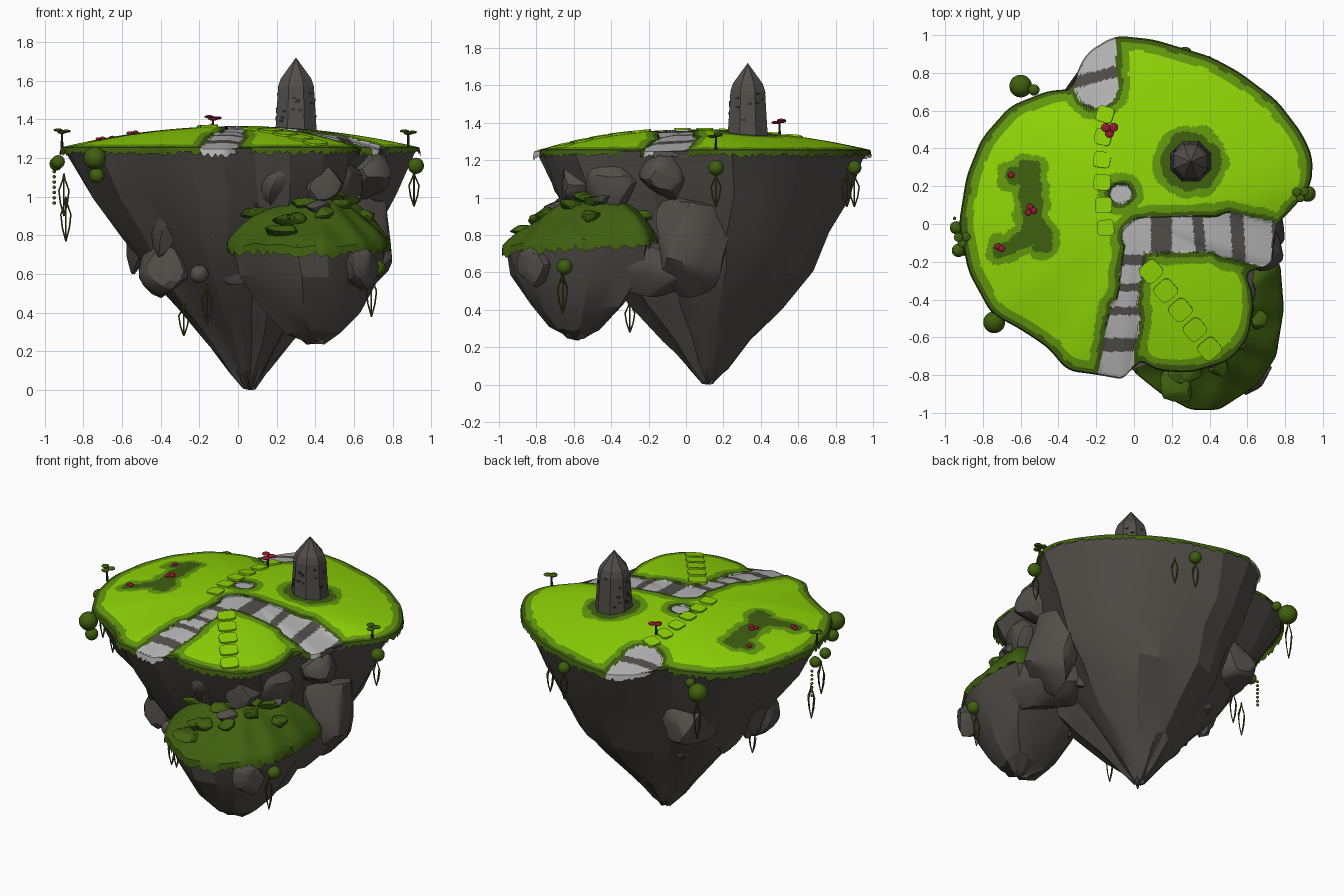
import bpy, bmesh, math, random
from mathutils import Vector, Matrix, noise

random.seed(7)
cube = bpy.data.objects.get("Cube")
if cube:
    bpy.data.objects.remove(cube, do_unlink=True)


def material(name, r, g, b):
    mat = bpy.data.materials.new(name)
    mat.use_nodes = True
    mat.diffuse_color = (r, g, b, 1)
    bsdf = mat.node_tree.nodes["Principled BSDF"]
    bsdf.inputs["Base Color"].default_value = (r, g, b, 1)
    bsdf.inputs["Roughness"].default_value = 0.9
    return mat


LIME = material("lime grass", .28, .67, .002)
MID = material("shaded grass", .125, .32, .004)
DARK = material("dark moss", .05, .115, .005)
ROCK = material("brown grey rock", .085, .076, .068)
PALE = material("pale paving", .46, .46, .46)
BRICK = material("dark brick", .035, .03, .028)
RED = material("red caps", .3, .012, .025)
VINE = material("olive vine", .08, .08, .015)
GROUND = [LIME, MID, DARK, ROCK, PALE]


def add_object(name, data, mats, smooth=None):
    obj = bpy.data.objects.new(name, data)
    bpy.context.collection.objects.link(obj)
    for mat in mats:
        data.materials.append(mat)
    if smooth:
        bpy.ops.object.select_all(action="DESELECT")
        obj.select_set(True)
        bpy.context.view_layer.objects.active = obj
        bpy.ops.object.shade_smooth_by_angle(angle=math.radians(smooth))
    return obj


def from_bmesh(name, bm, mats, smooth=None):
    mesh = bpy.data.meshes.new(name)
    bm.to_mesh(mesh)
    bm.free()
    return add_object(name, mesh, mats, smooth)


def loft(name, rings, mats, start=None, end=None, rule=None, smooth=None):
    """Skin closed rings, with an optional point closing either end."""
    n = len(rings[0])
    verts = [p for ring in rings for p in ring]
    faces = []
    for i in range(len(rings) - 1):
        for k in range(n):
            a, b = i * n + k, i * n + (k + 1) % n
            faces.append((a, a + n, b + n, b))
    for point, first, flip in ((start, 0, False), (end, len(verts) - n, True)):
        if point:
            verts.append(point)
            for k in range(n):
                tri = (len(verts) - 1, first + k, first + (k + 1) % n)
                faces.append(tri[::-1] if flip else tri)
    mesh = bpy.data.meshes.new(name)
    mesh.from_pydata(verts, [], faces)
    add_object(name, mesh, mats, smooth)
    if rule:
        for face in mesh.polygons:
            face.material_index = rule(face.center)


class Outline:
    """Radius around a centre, sampled from a star-shaped polygon."""

    def __init__(self, centre, points, n=360):
        self.c = Vector(centre)
        pts = [Vector(p) - self.c for p in points]
        raw = []
        for k in range(n):
            d = Vector((math.cos(math.tau * k / n), math.sin(math.tau * k / n)))
            hits = [.1]
            for p, q in zip(pts, pts[1:] + pts[:1]):
                e = q - p
                den = d.cross(e)
                if abs(den) > 1e-9 and -1e-6 <= p.cross(d) / den <= 1 + 1e-6:
                    hits.append(p.cross(e) / den)
            raw.append(max(hits))
        self.r = [sum(raw[(k + j) % n] for j in range(-3, 4)) / 7 for k in range(n)]

    def radius(self, angle):
        n = len(self.r)
        f = angle / math.tau % 1 * n
        k = int(f)
        return self.r[k % n] * (1 - f + k) + self.r[(k + 1) % n] * (f - k)

    def polar(self, x, y):
        v = Vector((x, y)) - self.c
        return v.length, self.radius(math.atan2(v.y, v.x))

    def point(self, angle, rho):
        r = self.radius(angle) * rho
        return self.c.x + r * math.cos(angle), self.c.y + r * math.sin(angle)


island = Outline((0, .05), [
    (-.1, .99), (.1, .97), (.4, .88), (.55, .8), (.75, .65), (.88, .48), (.94, .35),
    (.93, .2), (.85, .1), (.75, 0), (.72, -.23), (.58, -.24), (.63, -.4), (.6, -.6),
    (.5, -.72), (.3, -.78), (.12, -.77), (.01, -.7), (-.03, -.82), (-.2, -.79),
    (-.35, -.77), (-.45, -.65), (-.6, -.55), (-.75, -.47), (-.87, -.25), (-.92, 0),
    (-.88, .25), (-.8, .45), (-.65, .62), (-.45, .7), (-.3, .71), (-.32, .75), (-.25, .9)])
ledge = Outline((.38, -.52), [
    (-.06, -.62), (0, -.78), (.15, -.9), (.3, -.98), (.45, -.98), (.65, -.85),
    (.75, -.7), (.79, -.45), (.77, -.2), (.5, -.15), (.1, -.25)])

# Ground paint: segments with a half width; bands are the dark gaps between pavers
PATHS = [(-.21, 1, -.2, .73, .115), (-.08, .16, -.06, .16, .05), (.01, -.07, .02, -.07, .075),
         (.01, -.07, -.04, -.45, .055), (-.05, -.48, -.11, -.84, .085),
         (.05, -.06, .5, -.05, .095), (.5, -.06, .75, -.12, .12)]
BANDS = [(-.35, .74, -.05, .82, .03), (-.1, -.19, .05, -.19, .028), (-.15, -.335, .05, -.335, .02),
         (-.2, -.46, .1, -.46, .022), (-.25, -.64, .1, -.64, .036), (.145, .1, .145, -.2, .055),
         (.33, .1, .36, -.2, .028), (.54, .1, .56, -.25, .035), (.78, .1, .78, -.3, .05)]
PATCHES = [(-.55, .28, -.54, 0, .035), (-.52, 0, -.48, -.1, .03), (-.52, -.05, -.7, -.14, .02),
           (-.55, .26, -.65, .25, .02), (.3, .33, .3, .33, .135)]


def nearest(x, y, segments):
    p, best = Vector((x, y)), 9
    for ax, ay, bx, by, w in segments:
        a, e = Vector((ax, ay)), Vector((bx - ax, by - ay))
        t = max(0, min(1, (p - a).dot(e) / max(e.dot(e), 1e-9)))
        best = min(best, (p - a - e * t).length - w)
    return best


def ground_z(x, y):
    r, edge = island.polar(x, y)
    dip = .008 if nearest(x, y, PATHS) < 0 else 0
    return 1.255 + .11 * (1 - min(1, r / edge) ** 2) - dip


def ledge_z(x, y):
    r, edge = ledge.polar(x, y)
    bump = .03 * noise.noise(Vector((x * 7, y * 7, 1)))
    return .81 + .07 * y + (.25 + .15 * (y + .52)) * (1 - min(1, r / edge) ** 2) + bump


def ground_rule(c):
    r, edge = island.polar(c.x, c.y)
    wobble = .012 * noise.noise(Vector((c.x * 14, c.y * 14, 0)))
    path = nearest(c.x, c.y, PATHS) + wobble
    if path < 0:
        return 3 if nearest(c.x, c.y, BANDS) < 0 else 4
    d = min(path, nearest(c.x, c.y, PATCHES) + wobble * 2, edge - r + wobble)
    return 2 if d < .024 else 1 if d < .062 else 0


def turf(name, outline, height, n, rows, drop, mats, rule=None):
    angles = [math.tau * k / n for k in range(n)]
    rings = []
    for i in range(1, rows + 1):
        flat = [outline.point(a, i / rows) for a in angles]
        rings.append([(x, y, height(x, y)) for x, y in flat])
    # Ragged hanging fringe
    fringe = [outline.point(a, 1.008) for a in angles]
    rings.append([(x, y, height(x, y) - drop * random.uniform(.4, 1)) for x, y in fringe])
    loft(name, rings, mats, start=(*outline.c, height(*outline.c)), rule=rule, smooth=40)


def crag(name, outline, apex, profile, n, rough, lean):
    """Tapering rock; lean swells the back and hollows the right-hand side."""
    ridge = [random.uniform(-rough, rough) for _ in range(n)]
    rings = []
    for i, (z, s) in enumerate(profile):
        belly = math.sin(math.pi * i / len(profile))
        ring = []
        for k in range(n):
            a = math.tau * (k + .15 * (i % 2)) / n
            j = 1 + (ridge[k] + random.uniform(-rough, rough) * .6 if i else 0)
            j += lean * belly * (max(0, math.sin(a)) - max(0, -math.cos(a)))
            p = Vector(apex[:2]) + (Vector(outline.point(a, .99)) - Vector(apex[:2])) * s * j
            ring.append((p.x, p.y, z + (random.uniform(-.02, .02) if i else 0)))
        rings.append(ring)
    loft(name, rings, [ROCK], end=apex, smooth=18)


def boulder(name, loc, size, mat=ROCK, turn=0):
    """Sphere chiselled by random planes."""
    bm = bmesh.new()
    bmesh.ops.create_icosphere(bm, subdivisions=3, radius=1.2)
    for _ in range(18):
        n = Vector([random.gauss(0, 1) for _ in range(3)]).normalized()
        d = random.uniform(.75, .95)
        for v in bm.verts:
            v.co -= n * max(0, v.co.dot(n) - d)
    m = Matrix.Translation(loc) @ Matrix.Rotation(turn, 4, "Z") @ Matrix.Diagonal((*size, 1))
    bm.transform(m)
    from_bmesh(name, bm, [mat], 25)


def grass_step(name, x, y, w, h, turn):
    bm = bmesh.new()
    bmesh.ops.create_cube(bm, size=1)
    bm.transform(Matrix.Diagonal((w, h, .02, 1)))
    upright = [e for e in bm.edges if abs(e.verts[0].co.z - e.verts[1].co.z) > .01]
    bmesh.ops.bevel(bm, geom=upright, offset=h * .25, segments=3, affect="EDGES", profile=.5)
    s = .04
    slope = Vector((ground_z(x - s, y) - ground_z(x + s, y), ground_z(x, y - s) - ground_z(x, y + s), 2 * s))
    tilt = Vector((0, 0, 1)).rotation_difference(slope.normalized()).to_matrix().to_4x4()
    bm.transform(Matrix.Translation((x, y, ground_z(x, y))) @ tilt @ Matrix.Rotation(turn, 4, "Z"))
    from_bmesh(name, bm, [LIME], 30)


def ball(name, loc, r, mat, squash=1.0):
    bm = bmesh.new()
    bmesh.ops.create_icosphere(bm, subdivisions=3, radius=r)
    bm.transform(Matrix.Translation(loc) @ Matrix.Diagonal((1, 1, squash, 1)))
    from_bmesh(name, bm, [mat], 60)


def lantern_vine(name, x, y, top, bottom):
    """Four thin stems bowing out and meeting at both ends."""
    curve = bpy.data.curves.new(name, "CURVE")
    curve.dimensions = "3D"
    curve.bevel_depth = .004
    curve.bevel_resolution = 0
    for q in range(4):
        stem = curve.splines.new("POLY")
        stem.points.add(4)
        for point, (r, t) in zip(stem.points, ((0, 1), (.006, .85), (.026, .6), (.018, .3), (0, 0))):
            a = q * math.pi / 2
            point.co = (x + r * math.cos(a), y + r * math.sin(a), bottom + (top - bottom) * t, 1)
    add_object(name, curve, [VINE])


# Main island and its lower ledge
turf("island_turf", island, ground_z, 420, 84, .045, GROUND, ground_rule)
crag("island_rock", island, (.06, .12, 0),
     [(1.25, 1), (1.0, .87), (.8, .74), (.6, .61), (.42, .43), (.25, .26), (.1, .12), (.02, .04)], 30, .045, .08)
turf("ledge_moss", ledge, ledge_z, 140, 16, .07, [DARK])
crag("ledge_rock", ledge, (.4, -.6, .24),
     [(.75, .98), (.6, .87), (.42, .6), (.3, .33), (.255, .12)], 18, .05, 0)

# Boulders bulging from the cliffs
for i, (loc, size) in enumerate([
        ((.66, .02, .76), (.16, .19, .28)), ((-.35, -.2, .67), (.15, .18, .17)),
        ((.06, -.53, 1.07), (.11, .12, .14)), ((.24, -.57, 1.08), (.13, .13, .14)),
        ((.42, -.54, 1.07), (.12, .13, .14)), ((.53, -.4, 1.07), (.1, .15, .14)),
        ((.55, -.12, .62), (.2, .26, .15)), ((.62, -.8, .64), (.1, .1, .12)),
        ((.66, -.1, 1.1), (.13, .13, .12)), ((-.33, .45, .84), (.18, .18, .2))]):
    boulder(f"cliff_boulder_{i}", loc, size)
for i in range(18):
    a = math.tau * (i + random.random() * .5) / 18
    z = random.uniform(.65, 1.0)
    x, y = island.point(a, (z / 1.25) * .87)
    boulder(f"cliff_shard_{i}", (x, y, z), (.07, .16, .2), turn=a)
for i in range(14):
    x, y = ledge.point(random.uniform(0, math.tau), random.uniform(.2, .85))
    w = random.uniform(.05, .1)
    boulder(f"ledge_stone_{i}", (x, y, ledge_z(x, y)), (w, w, .035), ROCK if i % 7 == 5 else DARK)

# Grassy stepping stones
for i in range(5):
    t = i / 4
    grass_step(f"south_step_{i}", .09 + .31 * t, -.25 - .41 * t, .105, .11, -.85)
for i in range(6):
    t = i / 5
    grass_step(f"north_step_{i}", -.15 - .02 * math.sin(t * 3), -.02 + .6 * t, .09, .085, .1 - .4 * t)

# Watchtower with brick plates
tx, ty, sides = .3, .33, 8
angles = [math.tau * (k + .5) / sides for k in range(sides)]
rings = [[(tx + r * math.cos(a), ty + r * math.sin(a), z) for a in angles]
         for r, z in ((.086, 1.61), (.1, 1.57), (.118, 1.3))]
loft("tower", rings, [ROCK], start=(tx, ty, 1.72))
for i in range(26):
    a, z = math.tau * random.randrange(sides) / sides, random.uniform(1.38, 1.56)
    bm = bmesh.new()
    bmesh.ops.create_cube(bm, size=1)
    reach = (.118 - .018 * (z - 1.3) / .27) * math.cos(math.pi / sides)
    bm.transform(Matrix.Translation((tx, ty, z)) @ Matrix.Rotation(a, 4, "Z")
                 @ Matrix.Translation((reach, random.uniform(-.022, .022), 0))
                 @ Matrix.Diagonal((.006, .022, .012, 1)))
    from_bmesh(f"tower_brick_{i}", bm, [BRICK])

# Moss balls and hanging vines
for i, (x, y, z, r) in enumerate([
        (-.74, -.52, 1.2, .058), (-.73, -.5, 1.11, .04), (-.6, .73, 1.16, .06), (-.53, .71, 1.2, .03),
        (-.94, -.02, 1.17, .035), (-.93, -.14, 1.18, .035), (.92, .16, 1.16, .042),
        (.27, .9, 1.16, .038), (.72, -.65, .63, .042)]):
    ball(f"moss_ball_{i}", (x, y, z), r, DARK)
ball("stone_ball", (-.2, -.44, .6), .048, ROCK)
for i, vine in enumerate([
        (-.9, -.14, 1.12, .9), (-.89, -.05, 1.0, .77), (.91, .16, 1.13, .95), (.27, .9, 1.13, .95),
        (.4, .86, 1.13, .95), (.69, -.66, .6, .38), (-.16, -.42, .55, .34), (-.28, -.3, .45, .28),
        (-.6, .74, 1.12, .85)]):
    lantern_vine(f"hanging_vine_{i}", *vine)
for i in range(7):
    ball(f"bead_{i}", (-.95, .03, 1.13 - .027 * i), .009, DARK)

# Little trees and red toadstools
for i, (x, y, h, mat) in enumerate([(-.91, -.08, .09, DARK), (.88, .16, .08, DARK), (-.13, .5, .08, RED)]):
    z = ground_z(x, y)
    stem = [[(x + r * math.cos(a), y + r * math.sin(a), z + t) for a in angles] for r, t in ((.005, h), (.008, 0))]
    loft(f"tree_trunk_{i}", stem, [BRICK])
    for j, (dx, dy) in enumerate([(-.02, .01), (.022, .012), (0, -.02)]):
        ball(f"tree_crown_{i}_{j}", (x + dx, y + dy, z + h - .006 * j), .024, mat, .35)
for i, (x, y) in enumerate([(-.65, .26), (-.55, .09), (-.53, .07), (-.7, -.13), (-.72, -.12), (-.56, .06)]):
    ball(f"toadstool_{i}", (x, y, ground_z(x, y) + .006), .017, RED, .5)
